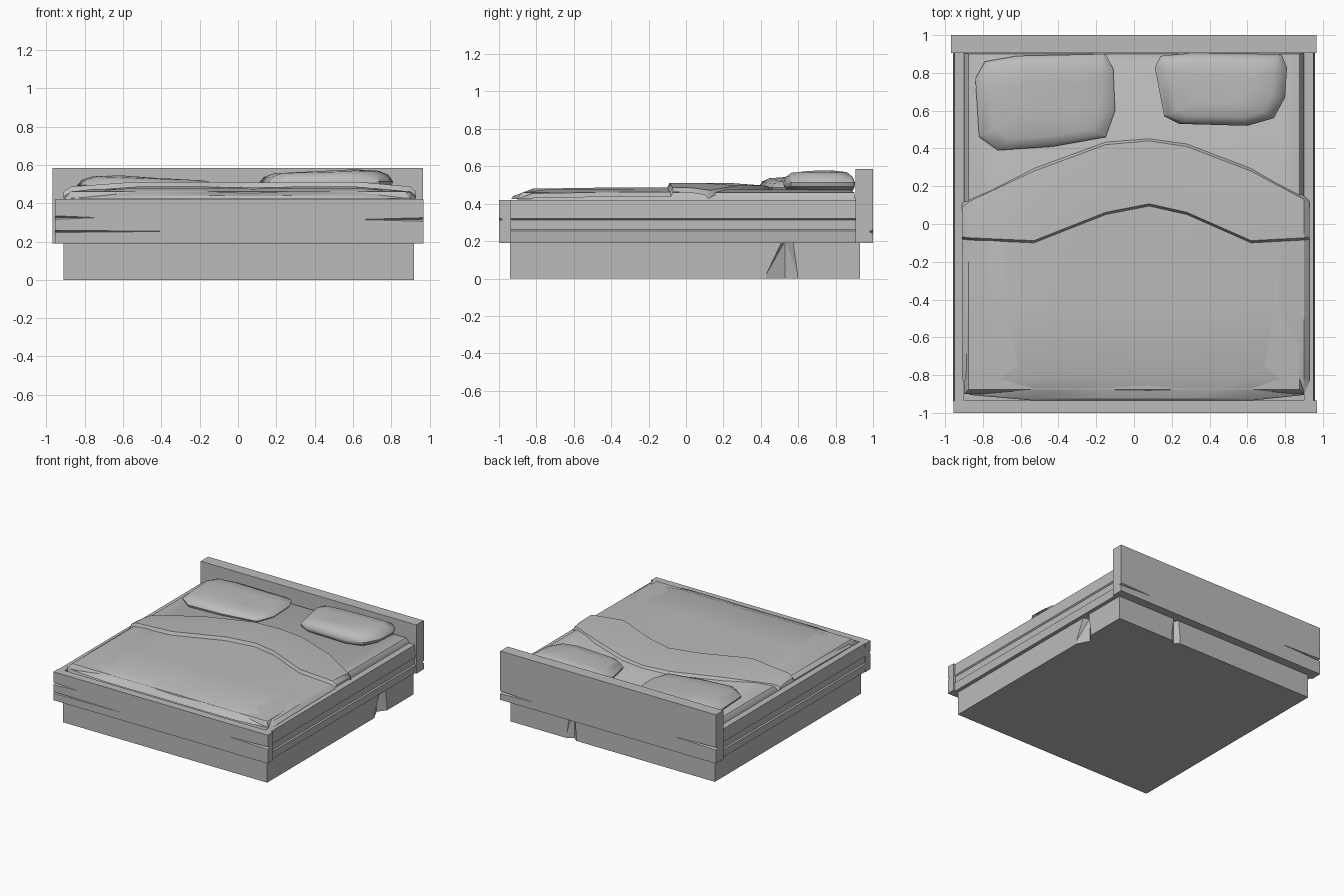
import bpy, bmesh, math
from mathutils import Vector

old = bpy.data.objects.get("Cube")
if old:
    bpy.data.objects.remove(old, do_unlink=True)

grey = bpy.data.materials.new("soft grey")
grey.use_nodes = True
grey.diffuse_color = (0.5, 0.5, 0.5, 1)
grey.node_tree.nodes["Principled BSDF"].inputs["Base Color"].default_value = (0.5, 0.5, 0.5, 1)


def finish(name, bm, smooth=None):
    """Turn a bmesh into a named, coloured object."""
    bmesh.ops.recalc_face_normals(bm, faces=bm.faces)
    mesh = bpy.data.meshes.new(name)
    bm.to_mesh(mesh)
    bm.free()
    mesh.materials.append(grey)
    obj = bpy.data.objects.new(name, mesh)
    bpy.context.collection.objects.link(obj)
    if smooth:
        bpy.ops.object.select_all(action='DESELECT')
        obj.select_set(True)
        bpy.context.view_layer.objects.active = obj
        bpy.ops.object.shade_smooth_by_angle(angle=math.radians(smooth))
    return obj


def hull(name, points):
    bm = bmesh.new()
    for p in points:
        bm.verts.new(p)
    bmesh.ops.convex_hull(bm, input=bm.verts)
    return finish(name, bm)


def box(name, x, y, z):
    return hull(name, [(a, b, c) for a in x for b in y for c in z])


def loft(name, rings, closed=True, smooth=None):
    """Skin equal-length rows of points; closed rows get end caps."""
    bm = bmesh.new()
    rows = [[bm.verts.new(p) for p in ring] for ring in rings]
    n = len(rows[0])
    for a, b in zip(rows, rows[1:]):
        for i in range(n if closed else n - 1):
            j = (i + 1) % n
            bm.faces.new((a[i], a[j], b[j], b[i]))
    if closed:
        bm.faces.new(rows[0])
        bm.faces.new(rows[-1])
    return finish(name, bm, smooth)


def carve(obj, cutter):
    """Cut one solid out of another and discard the cutter."""
    cutter.hide_render = True
    mod = obj.modifiers.new("cut", 'BOOLEAN')
    mod.operation, mod.object, mod.solver = 'DIFFERENCE', cutter, 'EXACT'
    bpy.context.view_layer.objects.active = obj
    bpy.ops.object.modifier_apply(modifier=mod.name)
    bpy.data.objects.remove(cutter, do_unlink=True)


def split(obj, end, tip, face, z, h=0.015, depth=0.02):
    """Tapering crack running from a board's end along one face."""
    out = math.copysign(0.01, face)
    inside = face - math.copysign(depth, face)
    carve(obj, hull("crack", [(end, face + out, z - h), (end, face + out, z + h),
                              (end, inside, z), (tip, face + out / 2, z)]))


# Plinth with two shallow notches
base = box("base_plinth", (-0.91, 0.92), (-0.94, 0.93), (0, 0.19))
carve(base, hull("side_notch", [(0.93, 0.41, -0.01), (0.93, 0.61, -0.01), (0.87, 0.53, -0.01),
                                (0.93, 0.51, 0.2), (0.93, 0.58, 0.2), (0.87, 0.53, 0.2)]))
carve(base, hull("back_notch", [(0.32, 0.94, -0.01), (0.43, 0.94, -0.01), (0.37, 0.9, -0.01),
                                (0.34, 0.94, 0.2), (0.4, 0.94, 0.2), (0.37, 0.9, 0.2)]))
box("bed_floor", (-0.91, 0.91), (-0.94, 0.92), (0.19, 0.22))

# Footboard and headboard with cracked ends
foot = box("footboard", (-0.955, 0.968), (-1, -0.935), (0.19, 0.42))
split(foot, -0.97, -0.67, -1, 0.325)
split(foot, -0.97, -0.18, -1, 0.253, 0.009)
split(foot, 0.98, 0.53, -1, 0.315)
head = box("headboard", (-0.968, 0.965), (0.905, 1), (0.19, 0.585))
split(head, 0.98, 0.6, 1, 0.25)
split(head, -0.98, -0.5, 1, 0.31)

# Side rails with a shallow groove
rail = [(0.9, 0.19), (0.95, 0.19), (0.957, 0.255), (0.947, 0.262),
        (0.947, 0.312), (0.957, 0.32), (0.95, 0.42), (0.9, 0.42)]
for side, sx in (("left", 1), ("right", -1)):
    loft(side + "_rail", [[(sx * x, y, z) for x, z in rail] for y in (-0.94, 0.92)])

# Mattress with a rounded top edge
layers = [(0, 0.21), (0, 0.43), (0.025, 0.46), (0.15, 0.475)]
loft("mattress", [[(sx * (0.9 - d), (0.905 - d * 0.2) if sy > 0 else -0.9 + d, z)
                   for sx, sy in ((1, 1), (-1, 1), (-1, -1), (1, -1))]
                  for d, z in layers], smooth=40)

# Blanket with a folded top band
cols = [-0.91, -0.87, -0.53, -0.15, 0.08, 0.28, 0.62, 0.9, 0.93]
fold_low = [-0.08, -0.085, -0.1, 0.05, 0.095, 0.05, -0.1, -0.085, -0.08]
fold_top = [0.11, 0.14, 0.3, 0.44, 0.46, 0.43, 0.3, 0.15, 0.12]
n = len(cols)
drop = [0.05, 0.025, 0, 0, 0.005, 0, 0, 0.025, 0.05]
corner = [0.1, 0.03] + [0] * (n - 4) + [0.03, 0.1]


def row(ys, z, sag=1.0):
    return [(x, y, max(z - sag * d, 0.425)) for x, y, d in zip(cols, ys, drop)]


flat = lambda y: [y + c for c in corner]
rows = [row(flat(-0.935), 0.4),
        row(flat(-0.925), 0.44, 0.5),
        row([-0.82] * n, 0.48),
        row([-0.45] * n, 0.486),
        row(fold_low, 0.487),
        row([y + 0.012 for y in fold_low], 0.512),
        row([(a + b) / 2 for a, b in zip(fold_low, fold_top)], 0.51),
        row([y - 0.02 for y in fold_top], 0.497),
        row(fold_top, 0.465, 0.8)]
loft("blanket", rows, closed=False, smooth=30)


# Pillows lofted from their outlines
def pillow(name, outline, bottom, height, lean):
    cx = sum(p[0] for p in outline) / len(outline)
    cy = sum(p[1] for p in outline) / len(outline)
    rings = []
    for s, h in ((0.88, 0), (0.98, 0.2), (1, 0.4), (0.93, 0.72), (0.78, 0.93), (0.4, 1)):
        rings.append([(cx + (x - cx) * s, cy + (y - cy) * s,
                       bottom + height * h + lean * h * (x - cx)) for x, y in outline])
    loft(name, rings, smooth=35)


pillow("right_pillow", [(-0.84, 0.77), (-0.79, 0.86), (-0.62, 0.89), (-0.15, 0.9), (-0.11, 0.82),
                        (-0.1, 0.6), (-0.15, 0.46), (-0.43, 0.41), (-0.72, 0.39), (-0.82, 0.46)],
       0.46, 0.075, -0.03)
pillow("left_pillow", [(0.11, 0.83), (0.14, 0.89), (0.3, 0.905), (0.78, 0.9), (0.81, 0.83),
                       (0.8, 0.67), (0.74, 0.56), (0.6, 0.52), (0.24, 0.53), (0.16, 0.57)],
       0.47, 0.1, 0.02)
